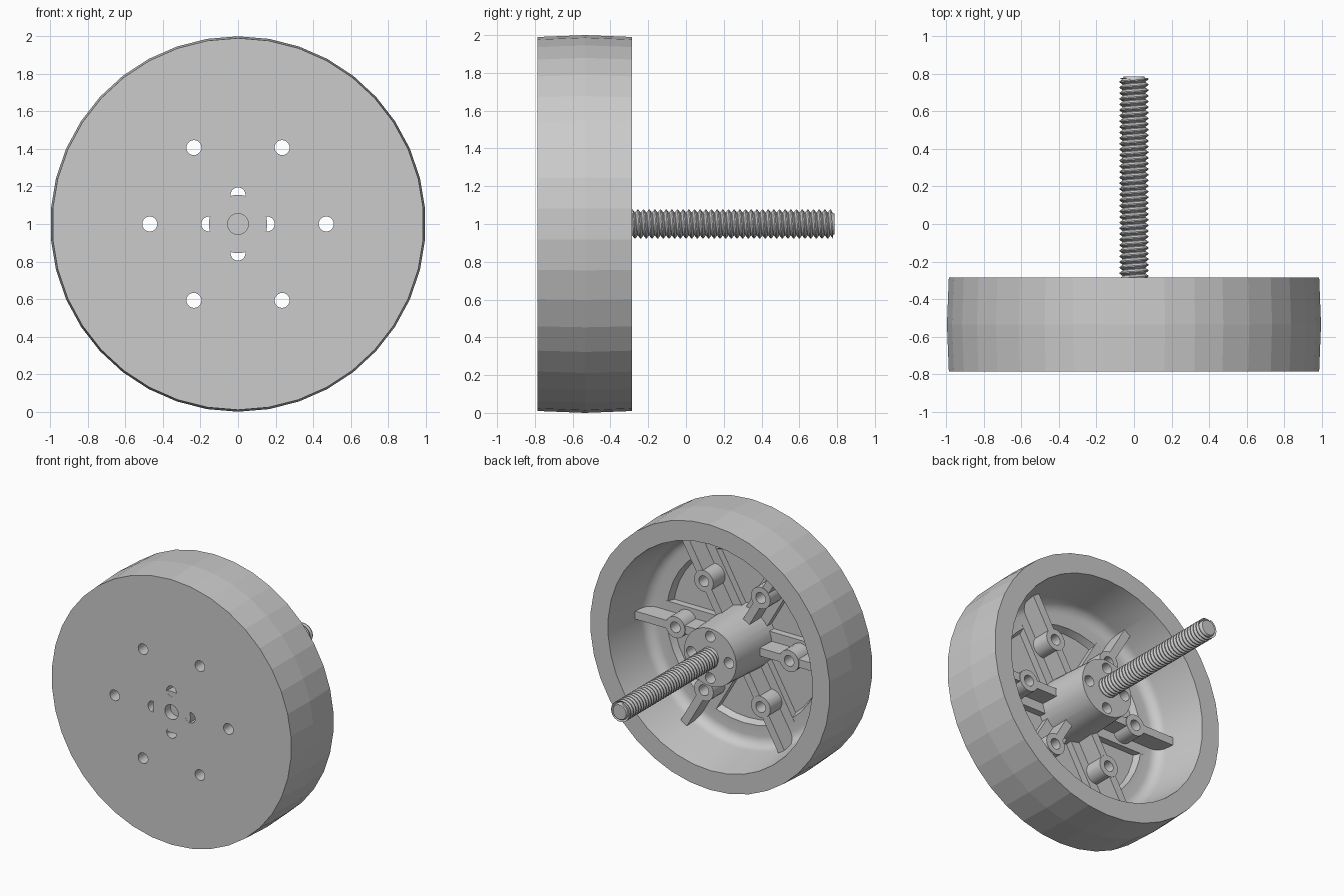
import bpy, bmesh
from math import sin, cos, pi, radians
from mathutils import Matrix, Vector

if "Cube" in bpy.data.objects:
    bpy.data.objects.remove(bpy.data.objects["Cube"])

FRONT, BACK, N = -0.785, -0.285, 38
CENTRE = Vector((0, 0, 1))


def make(name, bm):
    bmesh.ops.recalc_face_normals(bm, faces=bm.faces)
    me = bpy.data.meshes.new(name)
    bm.to_mesh(me)
    bm.free()
    ob = bpy.data.objects.new(name, me)
    bpy.context.collection.objects.link(ob)
    return ob


def lathe(name, profile, n=N):
    """Revolve a closed (radius, y) loop about the wheel axis."""
    bm = bmesh.new()
    rings = [[bm.verts.new((r * sin(2 * pi * i / n), y, 1 + r * cos(2 * pi * i / n)))
              for r, y in profile] for i in range(n)]
    m = len(profile)
    for i in range(n):
        a, b = rings[i], rings[(i + 1) % n]
        for j in range(m):
            k = (j + 1) % m
            bm.faces.new((a[j], a[k], b[k], b[j]))
    return make(name, bm)


def add_cyl(bm, r, y0, y1, radial=0, ang=0, n=20, r2=None):
    """Cylinder along y, placed at a radius and angle on the wheel."""
    pos = CENTRE + Vector((radial * cos(ang), (y0 + y1) / 2, radial * sin(ang)))
    bmesh.ops.create_cone(bm, cap_ends=True, segments=n, radius1=r,
                          radius2=r if r2 is None else r2, depth=y1 - y0,
                          matrix=Matrix.Translation(pos) @ Matrix.Rotation(-pi / 2, 4, 'X'))


def add_bar(bm, r0, r1, width, y0, y1, ang):
    """Radial bar from r0 to r1."""
    mat = (Matrix.Translation(CENTRE) @ Matrix.Rotation(-ang, 4, 'Y')
           @ Matrix.Translation(((r0 + r1) / 2, (y0 + y1) / 2, 0))
           @ Matrix.Diagonal((r1 - r0, y1 - y0, width, 1)))
    bmesh.ops.create_cube(bm, size=1, matrix=mat)


def activate(ob):
    bpy.ops.object.select_all(action='DESELECT')
    ob.select_set(True)
    bpy.context.view_layer.objects.active = ob


def boolean(target, bm, op):
    helper = make("helper", bm)
    helper.hide_render = True
    mod = target.modifiers.new("bool", 'BOOLEAN')
    mod.object, mod.operation, mod.solver = helper, op, 'EXACT'
    activate(target)
    bpy.ops.object.modifier_apply(modifier=mod.name)
    bpy.data.objects.remove(helper, do_unlink=True)


def smooth(ob, deg=30):
    activate(ob)
    bpy.ops.object.shade_smooth_by_angle(angle=radians(deg))


# Crowned tyre band
lathe("tyre", [(0.9, FRONT), (0.99, FRONT), (1.0, -0.535), (0.99, BACK), (0.9, BACK)])

# Wheel body: front plate, stepped floor, filleted wall, central boss with bore
fillet = [(0.72 + 0.08 * sin(t), -0.605 - 0.08 * cos(t))
          for t in (radians(a) for a in range(0, 91, 15))]
body = lathe("wheel_body", [(0.055, FRONT), (0.9, FRONT), (0.9, BACK), (0.845, BACK)]
             + fillet[::-1]
             + [(0.64, -0.685), (0.62, -0.735), (0.235, -0.735), (0.215, BACK), (0.055, BACK)])

# Six spokes: raised floor pad, rib and screw post
spokes = [i * pi / 3 for i in range(6)]
for a in spokes:
    bm = bmesh.new()
    add_bar(bm, 0.2, 0.66, 0.2, -0.76, -0.684, a)
    boolean(body, bm, 'UNION')
    bm = bmesh.new()
    add_bar(bm, 0.2, 0.84, 0.06, -0.755, -0.55, a)
    boolean(body, bm, 'UNION')
    bm = bmesh.new()
    add_cyl(bm, 0.08, -0.75, -0.545, 0.47, a)
    boolean(body, bm, 'UNION')

# Through holes in the posts and the boss
bm = bmesh.new()
for a in spokes:
    add_cyl(bm, 0.04, -0.9, -0.4, 0.47, a)
for i in range(4):
    add_cyl(bm, 0.04, -0.9, -0.2, 0.155, i * pi / 2)
boolean(body, bm, 'DIFFERENCE')
smooth(body)

# Core sleeve that half covers the boss holes
lathe("hub_core", [(0.055, -0.784), (0.155, -0.784), (0.155, -0.68), (0.055, -0.68)])

# Threaded rod: core with chamfered tip
TIP, PITCH, SEG = 0.785, 0.03, 20
bm = bmesh.new()
add_cyl(bm, 0.062, -0.72, TIP - 0.012, n=SEG)
add_cyl(bm, 0.062, TIP - 0.012, TIP, n=SEG, r2=0.055)
smooth(make("axle_rod", bm))

# Helical thread
bm = bmesh.new()
start, end = -0.33, TIP - 0.008
rows = []
for k in range(int((end - start) / PITCH + 1) * SEG):
    t = 2 * pi * k / SEG
    row = []
    for r, off in ((0.06, 0), (0.076, 0.4), (0.076, 0.6)):
        y = min(start + PITCH * (k / SEG + off), end)
        row.append(bm.verts.new((r * sin(t), y, 1 + r * cos(t))))
    rows.append(row)
for k in range(len(rows) - 1):
    a, b = rows[k], rows[k + 1]
    for j in range(2):
        bm.faces.new((a[j], b[j], b[j + 1], a[j + 1]))
    if k + SEG + 1 < len(rows):
        c, d = rows[k + SEG], rows[k + SEG + 1]
        bm.faces.new((a[2], b[2], d[0], c[0]))
smooth(make("rod_thread", bm), 25)
